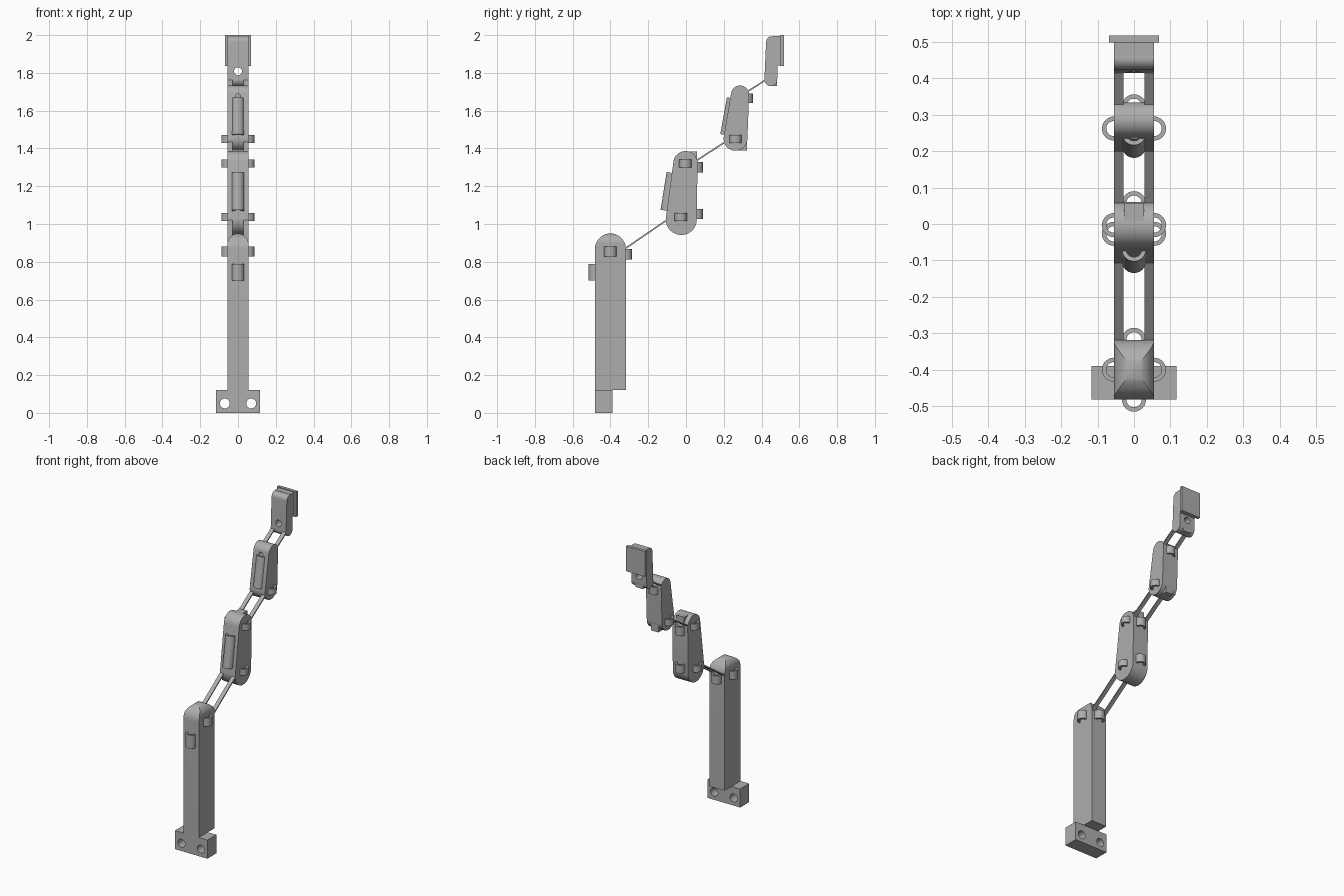
import bpy, bmesh, math
from mathutils import Vector
from mathutils.geometry import convex_hull_2d

if "Cube" in bpy.data.objects:
    bpy.data.objects.remove(bpy.data.objects["Cube"])

grey = bpy.data.materials.new("grey plastic")
grey.diffuse_color = (0.42, 0.42, 0.42, 1)
grey.use_nodes = True
grey.node_tree.nodes["Principled BSDF"].inputs["Base Color"].default_value = grey.diffuse_color


def finish(name, bm):
    bmesh.ops.recalc_face_normals(bm, faces=bm.faces)
    me = bpy.data.meshes.new(name)
    bm.to_mesh(me)
    bm.free()
    me.materials.append(grey)
    ob = bpy.data.objects.new(name, me)
    bpy.context.collection.objects.link(ob)
    return ob


def extrude(name, pts, depth):
    """Extrude a closed loop of 3D points along the vector depth."""
    bm = bmesh.new()
    f = bm.faces.new([bm.verts.new(p) for p in pts])
    r = bmesh.ops.extrude_face_region(bm, geom=[f])
    verts = [v for v in r["geom"] if isinstance(v, bmesh.types.BMVert)]
    bmesh.ops.translate(bm, verts=verts, vec=depth)
    return finish(name, bm)


def box(name, x0, x1, y0, y1, z0, z1):
    return extrude(name, [(x0, y0, z0), (x1, y0, z0), (x1, y1, z0), (x0, y1, z0)], (0, 0, z1 - z0))


def circle(a, b, r, n=48):
    return [(a + r * math.cos(2 * math.pi * i / n), b + r * math.sin(2 * math.pi * i / n)) for i in range(n)]


def hull(pts):
    return [pts[i] for i in convex_hull_2d(pts)]


def side_profile(name, pts, half_width):
    return extrude(name, [(-half_width, y, z) for y, z in hull(pts)], (2 * half_width, 0, 0))


def boolean(ob, tool, op):
    m = ob.modifiers.new(op, 'BOOLEAN')
    m.object, m.operation, m.solver = tool, op, 'EXACT'
    bpy.context.view_layer.objects.active = ob
    bpy.ops.object.modifier_apply(modifier=m.name)
    bpy.data.objects.remove(tool)


def drill(ob, x, z, r):
    """Round hole through the part from front to back."""
    boolean(ob, extrude("drill", [(px, -1, pz) for px, pz in circle(x, z, r, 32)], (0, 2, 0)), 'DIFFERENCE')


def guide(name, p0, p1, ro=0.033, ri=0.021, n=32):
    """Open tube from p0 to p1."""
    p0, p1 = Vector(p0), Vector(p1)
    q = Vector((0, 0, 1)).rotation_difference(p1 - p0)
    bm = bmesh.new()
    rings = [[bm.verts.new(p + q @ Vector((x, y, 0))) for x, y in circle(0, 0, r, n)]
             for p, r in ((p0, ro), (p1, ro), (p1, ri), (p0, ri))]
    for k in range(4):
        a, b = rings[k], rings[(k + 1) % 4]
        for i in range(n):
            j = (i + 1) % n
            bm.faces.new((a[i], a[j], b[j], b[i]))
    return finish(name, bm)


def side_guides(name, y, z0, z1):
    for s, label in ((-1, "left"), (1, "right")):
        guide(f"{label}_{name}", (s * 0.055, y, z0), (s * 0.055, y, z1))


def hinge(name, a, b, t=0.004):
    """Pair of thin flexible strips between two (y, z) points."""
    d = (Vector(b) - Vector(a)).normalized()
    n = Vector((-d.y, d.x)) * t
    a, b = Vector(a) - d * 0.01, Vector(b) + d * 0.01
    for s, label in ((-1, "left"), (1, "right")):
        extrude(f"{label}_{name}", [(s * 0.029, p.x, p.y) for p in (a - n, b - n, b + n, a + n)],
                (s * 0.026, 0, 0))


# Base post with a top rounded in both directions
W = 0.055
post = side_profile("base_post", [(-0.482, 0.12), (-0.318, 0.12)] + circle(-0.40, 0.868, 0.082), W)
vault = hull([(-W, 0), (W, 0)] + circle(0, 0.895, W))
boolean(post, extrude("vault", [(x, -1, z) for x, z in vault], (0, 2, 0)), 'INTERSECT')

# Mounting foot with two screw holes
foot = box("mounting_foot", -0.117, 0.117, -0.482, -0.39, 0, 0.121)
for s in (-1, 1):
    drill(foot, s * 0.07, 0.05, 0.026)
guide("front_post_guide", (0, -0.482, 0.70), (0, -0.482, 0.787))
guide("back_post_guide", (0, -0.318, 0.813), (0, -0.318, 0.868))
side_guides("post_guide", -0.40, 0.827, 0.882)

# Lower finger segment
side_profile("lower_segment", circle(-0.025, 1.024, 0.082) + circle(-0.003, 1.322, 0.064)
             + [(0.057, 1.32)], W)
box("lower_segment_stop", -0.027, 0.027, 0, 0.057, 1.30, 1.385)
guide("lower_front_guide", (0, -0.102, 1.07), (0, -0.070, 1.27))
guide("lower_back_guide", (0, 0.057, 1.027), (0, 0.057, 1.08))
guide("lower_back_top_guide", (0, 0.057, 1.272), (0, 0.057, 1.328))
side_guides("lower_bottom_guide", -0.027, 1.017, 1.058)
side_guides("lower_top_guide", -0.003, 1.30, 1.341)

# Middle finger segment
mid = side_profile("middle_segment", circle(0.262, 1.451, 0.063) + circle(0.286, 1.685, 0.048)
                   + [(0.323, 1.45), (0.323, 1.68)], W)
drill(mid, 0, 1.675, 0.014)
box("middle_segment_stop", -0.027, 0.027, 0.262, 0.323, 1.388, 1.45)
guide("middle_front_guide", (0, 0.214, 1.47), (0, 0.249, 1.665))
guide("middle_back_guide", (0, 0.323, 1.64), (0, 0.323, 1.69))
side_guides("middle_guide", 0.262, 1.43, 1.471)

# Fingertip with backing pad and plate
tip = side_profile("fingertip", circle(0.449, 1.764, 0.034) + circle(0.455, 1.963, 0.031), W)
tip_stop = box("fingertip_stop", -0.027, 0.027, 0.449, 0.482, 1.731, 1.77)
for part in (tip, tip_stop):
    drill(part, 0, 1.808, 0.021)
box("fingertip_pad", -W, W, 0.46, 0.50, 1.84, 1.995)
box("fingertip_plate", -0.068, 0.068, 0.498, 0.518, 1.836, 2.0)

# Flexible strips joining the segments
hinge("lower_hinge", (-0.325, 0.868), (-0.10, 1.022))
hinge("middle_hinge", (0.05, 1.332), (0.21, 1.436))
hinge("tip_hinge", (0.322, 1.698), (0.425, 1.765))

# Smooth the curved faces, keep edges sharp
bpy.ops.object.select_all(action='SELECT')
bpy.context.view_layer.objects.active = post
bpy.ops.object.shade_smooth_by_angle(angle=math.radians(30))
